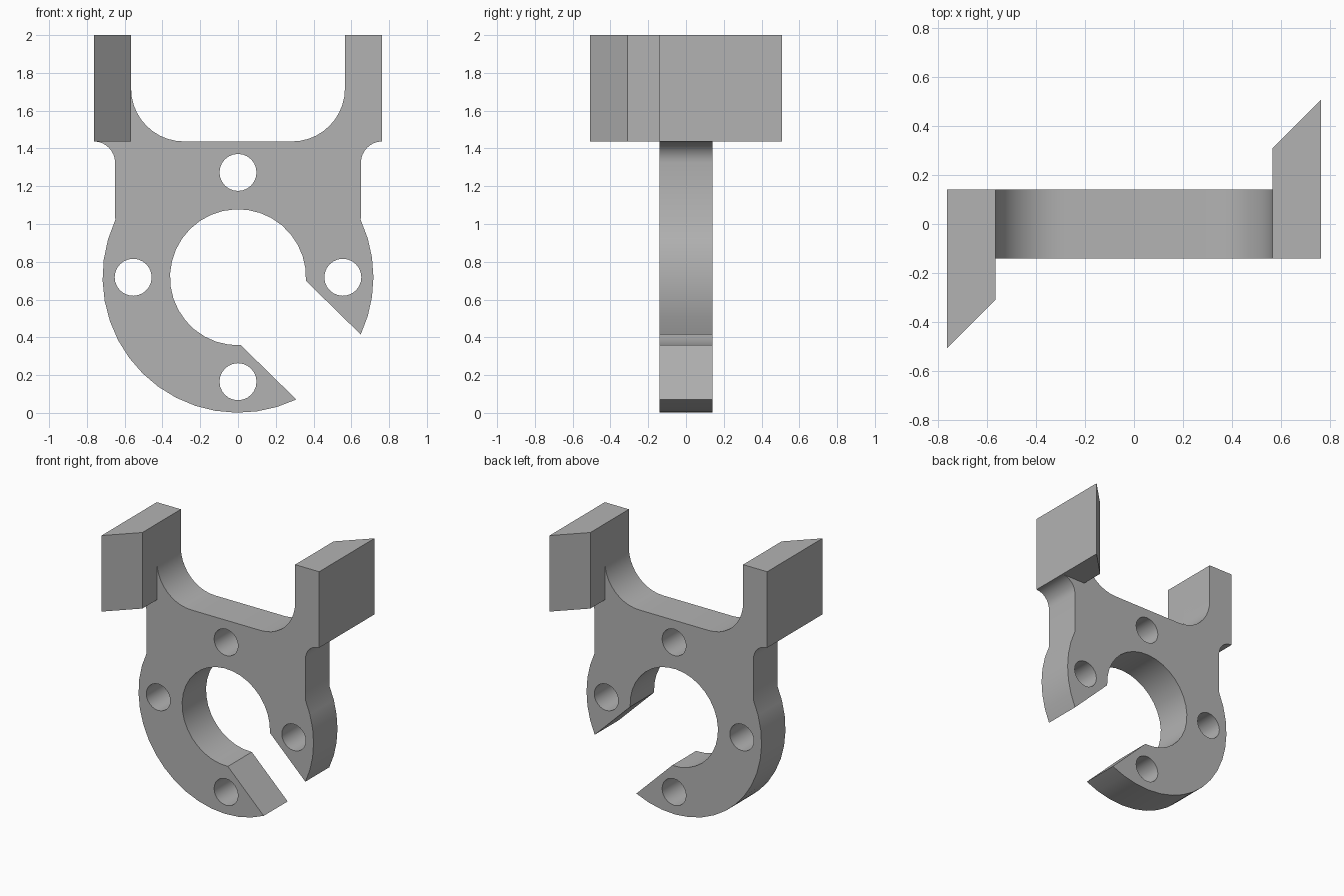
import bpy, bmesh
from math import cos, sin, radians

if "Cube" in bpy.data.objects:
    bpy.data.objects.remove(bpy.data.objects["Cube"], do_unlink=True)

grey = bpy.data.materials.new("light grey")
grey.use_nodes = True
grey.diffuse_color = (0.45, 0.45, 0.45, 1)
grey.node_tree.nodes["Principled BSDF"].inputs["Base Color"].default_value = (0.45, 0.45, 0.45, 1)

HALF, SIDE, INNER, SEAT, TOP, MID = 0.14, 0.763, 0.566, 1.437, 2.0, 0.718


def arc(cx, cz, r, start, end, n):
    angles = [radians(start + (end - start) * i / n) for i in range(n + 1)]
    return [(cx + r * cos(a), cz + r * sin(a)) for a in angles]


def mirrored(points):
    return [(-x, z) for x, z in reversed(points)]


# Plate outline: right shoulder and arm, mirrored, then the open ring
shoulder = arc(SIDE, 1.325, SEAT - 1.325, 180, 90, 8)
cradle = arc(0.286, 1.717, 0.28, 0, -90, 10)
upper = shoulder + [(SIDE, TOP), (INNER, TOP)] + cradle
outline = (arc(0, MID, 0.717, -25, 25, 6) + upper + mirrored(upper)
           + arc(0, MID, 0.717, 155, 295.5, 16)
           + arc(0, MID, 0.36, 272.4, -3, 26))
holes = [arc(x, z, 0.098, 0, 345, 23)
         for x, z in ((0, 1.273), (-0.555, MID), (0.555, MID), (0, 0.165))]

curve = bpy.data.curves.new("clamp_plate", "CURVE")
curve.dimensions = "2D"
curve.fill_mode = "BOTH"
curve.extrude = HALF
for loop in [outline] + holes:
    spline = curve.splines.new("POLY")
    spline.points.add(len(loop) - 1)
    for point, (x, z) in zip(spline.points, loop):
        point.co = (x, z, 0, 1)
    spline.use_cyclic_u = True
plate = bpy.data.objects.new("clamp_plate", curve)
plate.rotation_euler.x = radians(90)
bpy.context.collection.objects.link(plate)


def select(obj):
    bpy.ops.object.select_all(action="DESELECT")
    obj.select_set(True)
    bpy.context.view_layer.objects.active = obj


select(plate)
bpy.ops.object.convert(target="MESH")
plate = bpy.context.object
bpy.ops.object.transform_apply(location=False, rotation=True, scale=False)
bm = bmesh.new()
bm.from_mesh(plate.data)
bmesh.ops.remove_doubles(bm, verts=bm.verts, dist=0.0005)
bmesh.ops.recalc_face_normals(bm, faces=bm.faces)
bm.to_mesh(plate.data)
bm.free()


# Slanted arm blocks, the second one turned half round
def arm_block(name, s):
    bm = bmesh.new()
    profile = [(-SIDE, HALF), (-SIDE, -0.507), (-INNER, -0.31), (-INNER, HALF)]
    face = bm.faces.new([bm.verts.new((s * x, s * y, SEAT)) for x, y in profile])
    new = bmesh.ops.extrude_face_region(bm, geom=[face])["geom"]
    bmesh.ops.translate(bm, vec=(0, 0, TOP - SEAT),
                        verts=[v for v in new if isinstance(v, bmesh.types.BMVert)])
    bmesh.ops.recalc_face_normals(bm, faces=bm.faces)
    mesh = bpy.data.meshes.new(name)
    bm.to_mesh(mesh)
    bm.free()
    mesh.materials.append(grey)
    obj = bpy.data.objects.new(name, mesh)
    bpy.context.collection.objects.link(obj)
    return obj


arm_block("right_arm_block", 1)
arm_block("left_arm_block", -1)

plate.data.materials.clear()
plate.data.materials.append(grey)
select(plate)
bpy.ops.object.shade_smooth_by_angle(angle=radians(30))
